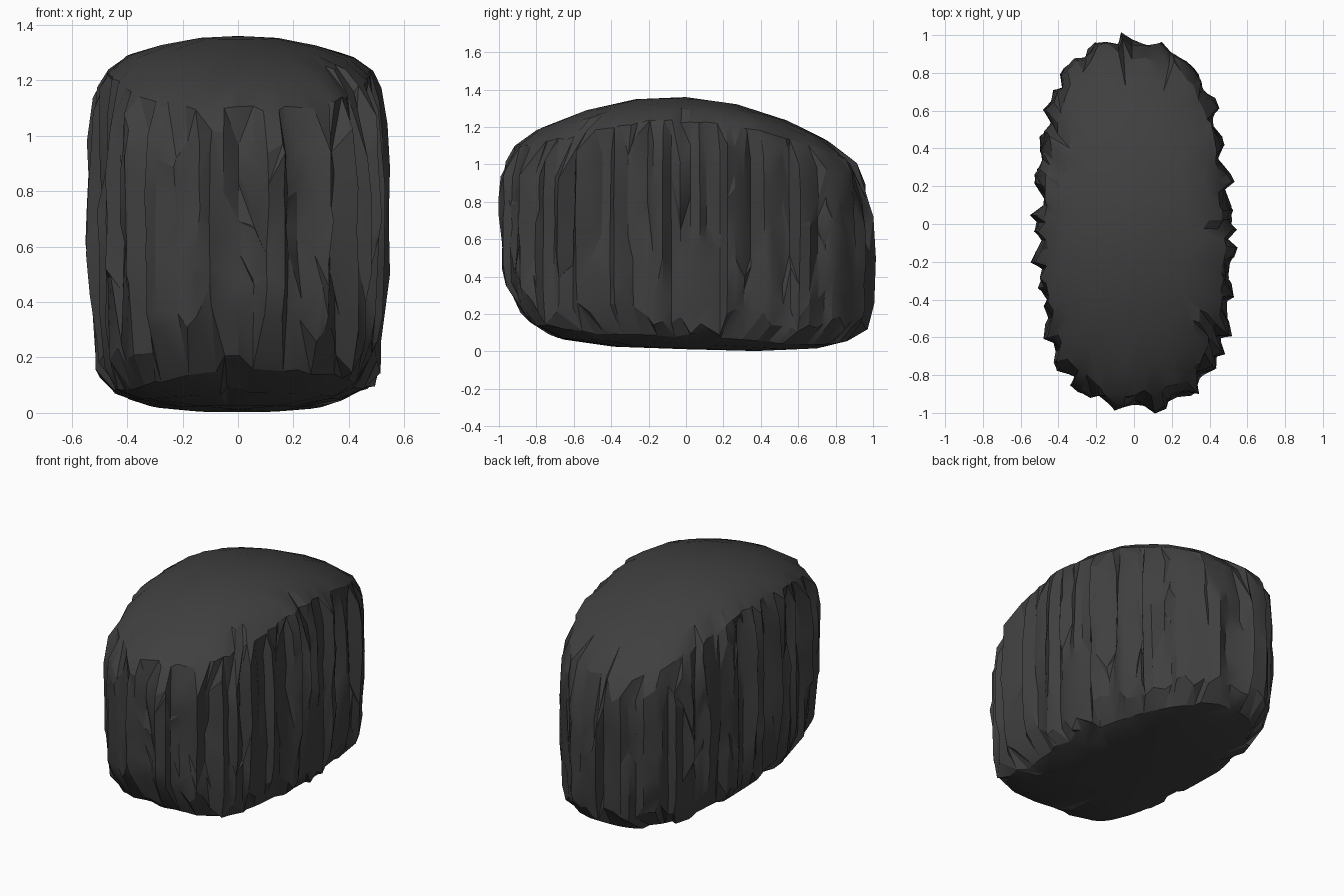
import bpy, bmesh, math, random
from mathutils import Vector

if "Cube" in bpy.data.objects:
    bpy.data.objects.remove(bpy.data.objects["Cube"], do_unlink=True)

random.seed(5)
COLUMNS = 100
SAMPLES = 2000
HALF_X, HALF_Y, POWER = 0.505, 0.97, 2.6


def outline(angle):
    """Rounded oblong plan of the boulder, a little wider at the front."""
    c, s = math.cos(angle), math.sin(angle)
    r = (abs(c) ** POWER + abs(s) ** POWER) ** (-1 / POWER)
    y = HALF_Y * s * r
    return Vector((HALF_X * c * r * (1 - 0.05 * y) - 0.02 * y, y, 0))


def spaced_outline():
    """Outline points at equal steps along the edge, with some jitter."""
    pts = [outline(math.tau * i / SAMPLES) for i in range(SAMPLES)]
    lengths = [(pts[i] - pts[i - 1]).length for i in range(SAMPLES)]
    step = sum(lengths) / COLUMNS
    result, walked = [], 0
    target = step / 2
    for p, length in zip(pts, lengths):
        walked += length
        if walked >= target:
            result.append(p)
            target = step * (len(result) + 0.5 + random.uniform(-0.3, 0.3))
    return result


def shared(values):
    """One value for each run of neighbouring columns."""
    out = []
    while len(out) < COLUMNS:
        out += [random.choice(values)] * random.randint(2, 4)
    return out


def dome(p):
    return 1.36 - 0.34 * p.y ** 2 - 0.45 * p.x ** 2 - 0.05 * p.y


def base(p):
    ends = 0.21 * abs(p.y) ** 5 * (1 - 0.4 * p.y)
    return 0.012 - 0.03 * p.y + ends + 0.7 * abs(p.x) ** 3


def column(index, edge, chip, foot):
    """Points from the underside up to the crown along one vertical ridge or groove."""
    normal = Vector((edge.x / HALF_X ** 2, edge.y / HALF_Y ** 2, 0)).normalized()
    ridge = index % 4 < 2 if random.random() < 0.8 else random.random() < 0.5
    depth = random.uniform(0.005, 0.028) if ridge else random.uniform(-0.032, -0.008)
    split = random.uniform(0.2, 0.8)
    change = random.choice((0, 0, -0.022, 0.018))
    points = []

    # Flat underside and chunky foot
    for scale, lift in ((0.4, 0), (0.72, 0), (0.88, 0.4)):
        p = edge * (scale + (foot if scale > 0.5 else 0))
        p.z = base(p) + lift * abs(foot)
        points.append(p)

    # Fractured wall
    low = base(edge) + 0.07 - foot + random.uniform(-0.04, 0.05)
    high = dome(edge) - 0.07 - chip + random.uniform(-0.06, 0.03)
    for step in range(8):
        t = step / 7
        d = depth * (0.6 + 0.4 * math.sin(math.pi * t)) - 0.012 * (2 * t - 1) ** 4
        d += (change if t > split else 0) + random.uniform(-0.008, 0.008)
        p = edge + normal * d
        jitter = random.uniform(-0.06, 0.06) if 0 < step < 7 else 0
        p.z = low + (high - low) * t + jitter
        points.append(p)

    # Chipped shoulder and smooth crown
    for scale, wobble in ((0.94 - 0.4 * chip, 0.02), (0.8 - 0.4 * chip, 0.03), (0.55, 0), (0.28, 0)):
        p = edge * (scale + random.uniform(-wobble, wobble))
        p.z = dome(p) - (0.02 + 0.25 * chip if scale > 0.85 else 0)
        points.append(p)
    return points


# Boulder skin
chips = shared((0, 0.02, 0.05, 0.12))
feet = shared((-0.04, -0.015, 0.01, 0.035))
bm = bmesh.new()
grid = [[bm.verts.new(p) for p in column(i, edge, chips[i], feet[i])]
        for i, edge in enumerate(spaced_outline())]
under = bm.verts.new((0, 0, 0.012))
crown = bm.verts.new((0, 0, 1.36))
for i, a in enumerate(grid):
    b = grid[(i + 1) % len(grid)]
    bm.faces.new((under, b[0], a[0]))
    bm.faces.new((crown, a[-1], b[-1]))
    for k in range(len(a) - 1):
        # Alternate the diagonal at random for broken facets
        if random.random() < 0.5:
            bm.faces.new((a[k], b[k], b[k + 1]))
            bm.faces.new((a[k], b[k + 1], a[k + 1]))
        else:
            bm.faces.new((a[k], b[k], a[k + 1]))
            bm.faces.new((b[k], b[k + 1], a[k + 1]))
bmesh.ops.recalc_face_normals(bm, faces=bm.faces)
mesh = bpy.data.meshes.new("boulder")
bm.to_mesh(mesh)
bm.free()
boulder = bpy.data.objects.new("boulder", mesh)
bpy.context.collection.objects.link(boulder)

# Dark stone
stone = bpy.data.materials.new("dark stone")
stone.use_nodes = True
colour = (0.05, 0.05, 0.05, 1)
stone.diffuse_color = colour
stone.node_tree.nodes["Principled BSDF"].inputs["Base Color"].default_value = colour
mesh.materials.append(stone)

# Merge small facets into larger broken planes
reduce = boulder.modifiers.new("broken planes", "DECIMATE")
reduce.ratio = 0.6
bpy.context.view_layer.objects.active = boulder
boulder.select_set(True)
bpy.ops.object.modifier_apply(modifier=reduce.name)
bpy.ops.object.shade_smooth_by_angle(angle=math.radians(25))
